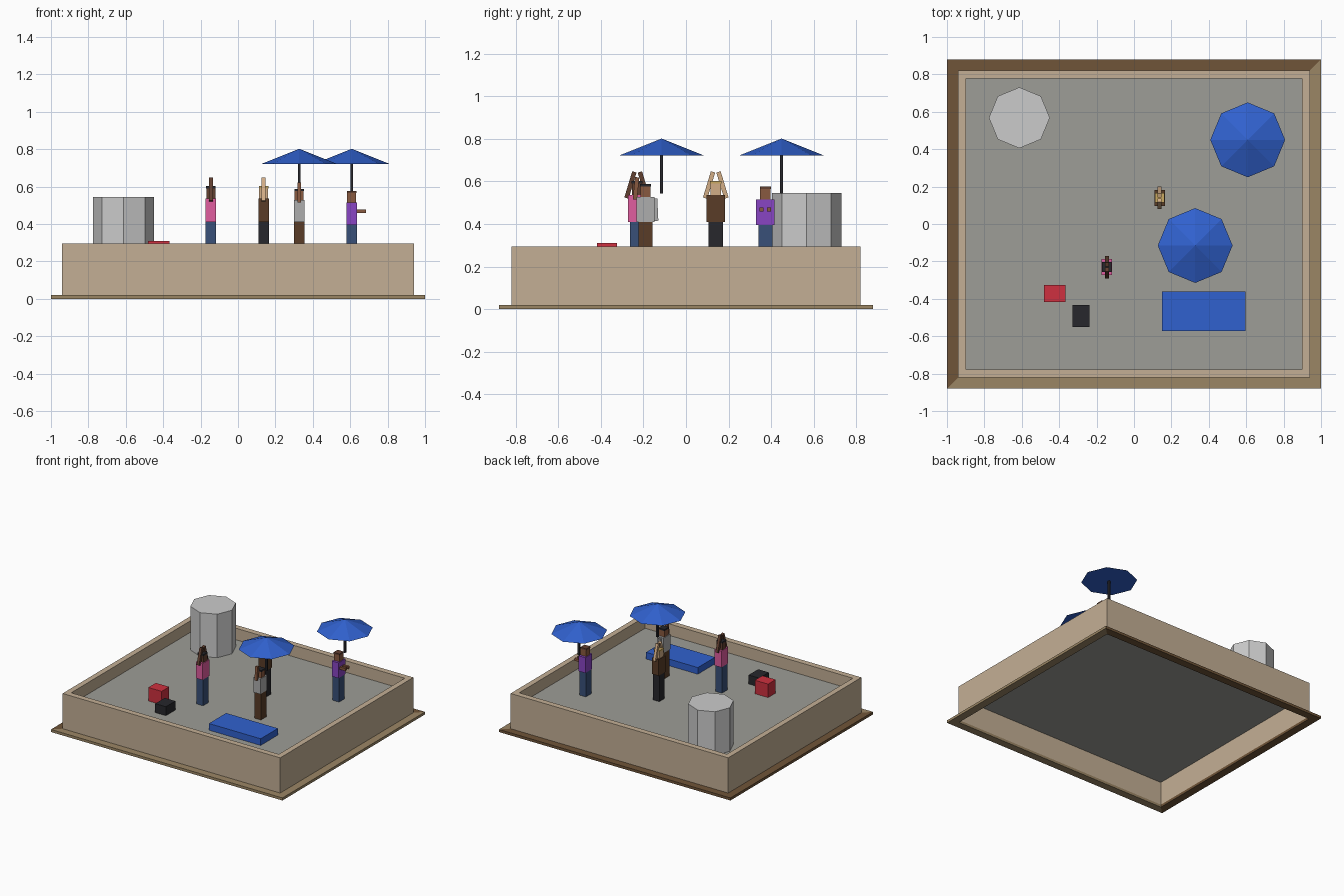
import bpy, math
from mathutils import Vector

if "Cube" in bpy.data.objects:
    bpy.data.objects.remove(bpy.data.objects["Cube"])

FLOOR = 0.205


def mat(name, r, g, b):
    m = bpy.data.materials.new(name)
    m.diffuse_color = (r, g, b, 1)
    m.use_nodes = True
    m.node_tree.nodes["Principled BSDF"].inputs["Base Color"].default_value = m.diffuse_color
    return m


TAN = mat("tan_wall", .55, .43, .30)
WOOD = mat("light_wood", .33, .24, .13)
WOOD_DARK = mat("dark_wood", .16, .09, .04)
ROOF = mat("roof_grey", .34, .34, .31)
BLUE = mat("blue", .03, .12, .62)
RED = mat("red", .62, .03, .05)
BLACK = mat("black", .02, .02, .025)
DENIM = mat("denim", .04, .08, .19)
PINK = mat("pink", .75, .11, .35)
PURPLE = mat("purple", .25, .06, .55)
BROWN = mat("brown", .10, .045, .02)
SHIRT_GREY = mat("shirt_grey", .42, .42, .42)
BLOND = mat("blond", .6, .4, .12)
SKIN_PALE = mat("skin_pale", .65, .42, .24)
SKIN_MID = mat("skin_mid", .25, .10, .05)
SKIN_DARK = mat("skin_dark", .12, .05, .03)


def mesh(name, verts, faces, mats):
    me = bpy.data.meshes.new(name)
    me.from_pydata(verts, [], faces)
    for m in mats:
        me.materials.append(m)
    ob = bpy.data.objects.new(name, me)
    bpy.context.collection.objects.link(ob)
    return ob


def box(name, x0, x1, y0, y1, z0, z1, m):
    bpy.ops.mesh.primitive_cube_add(size=1, location=((x0+x1)/2, (y0+y1)/2, (z0+z1)/2))
    ob = bpy.context.object
    ob.name = name
    ob.scale = (x1-x0, y1-y0, z1-z0)
    ob.data.materials.append(m)
    return ob


def cbox(name, x, y, sx, sy, z0, z1, m):
    return box(name, x-sx/2, x+sx/2, y-sy/2, y+sy/2, z0, z1, m)


def rod(name, a, b, w, m):
    # square bar between two points
    a, b = Vector(a), Vector(b)
    d = b - a
    bpy.ops.mesh.primitive_cube_add(size=1, location=(a+b)/2)
    ob = bpy.context.object
    ob.name = name
    ob.scale = (w, w, d.length)
    ob.rotation_mode = 'QUATERNION'
    ob.rotation_quaternion = Vector((0, 0, 1)).rotation_difference(d)
    ob.data.materials.append(m)
    return ob


def rect_loft(name, profile, mats, closed=False):
    # sweep a profile of (half_x, half_y, z) round a rectangle
    verts, faces = [], []
    for hx, hy, z in profile:
        verts += [(-hx, -hy, z), (hx, -hy, z), (hx, hy, z), (-hx, hy, z)]
    n = len(profile)
    for i in range(n if closed else n-1):
        j = (i+1) % n
        for k in range(4):
            l = (k+1) % 4
            faces.append((i*4+k, i*4+l, j*4+l, j*4+k))
    ob = mesh(name, verts, faces, mats)
    for p in ob.data.polygons:
        p.material_index = min((0, 0, 1, 1)[p.index % 4], len(mats)-1)
    return ob


# building shell
rect_loft("base_trim", [(1, .88, 0), (1, .88, .02), (.938, .82, .02), (.938, .82, 0)],
          [WOOD, WOOD_DARK], True)
rect_loft("parapet_wall", [(.94, .822, 0), (.94, .822, .295), (.897, .777, .295),
                           (.897, .777, FLOOR)], [TAN])
box("roof_deck", -.935, .935, -.817, .817, FLOOR-.005, FLOOR, ROOF)

# rooftop items
bpy.ops.mesh.primitive_cylinder_add(vertices=8, radius=.163, depth=.545-FLOOR,
                                    location=(-.613, .568, (.545+FLOOR)/2))
bpy.context.object.name = "water_tank"
box("red_crate", -.482, -.367, -.418, -.325, FLOOR, .31, RED)
box("black_crate", -.33, -.238, -.55, -.433, FLOOR, .275, BLACK)
box("blue_mat", .15, .597, -.573, -.36, FLOOR, .257, BLUE)

# parasols
for x, y in ((.608, .45), (.327, -.115)):
    bpy.ops.mesh.primitive_cone_add(vertices=8, radius1=.2, radius2=0, depth=.08,
                                    location=(x, y, .762))
    bpy.context.object.name = "parasol_canopy"
    bpy.context.object.data.materials.append(BLUE)
    cbox("parasol_pole", x, y, .015, .015, .543, .75, BLACK)


def person(x, y, hip, neck, top, shirt, legs, skin, hair):
    cbox("legs", x, y, .055, .066, FLOOR, hip, legs)
    cbox("torso", x, y, .057, .085, hip, neck, shirt)
    cbox("head", x, y, .048, .048, neck, top-.012, skin)
    cbox("hair", x, y, .052, .052, top-.012, top, hair)


# two figures with both arms raised
for x, y, shirt, legs, skin, hair in (
        (-.145, -.23, PINK, DENIM, SKIN_DARK, BLACK),
        (.137, .14, BROWN, BLACK, SKIN_PALE, BLOND)):
    person(x, y, .41, .537, .602, shirt, legs, skin, hair)
    for s in (-1, 1):
        rod("raised_arm", (x, y+s*.05, .522), (x, y+s*.013, .645), .021, skin)

# figure with one arm raised and one lowered
gx, gy = .327, -.19
person(gx, gy, .41, .528, .588, SHIRT_GREY, BROWN, SKIN_MID, BLACK)
rod("raised_arm", (gx, gy-.05, .515), (gx, gy-.04, .62), .02, SKIN_MID)
rod("lowered_arm", (gx, gy+.045, .52), (gx, gy+.05, .415), .02, SHIRT_GREY)

# figure with both arms held forward
px, py = .608, .373
person(px, py, .395, .515, .577, PURPLE, DENIM, SKIN_MID, SKIN_DARK)
for s in (-1, 1):
    rod("forward_arm", (px+.02, py+s*.018, .468), (px+.077, py+s*.018, .468), .019, SKIN_MID)
